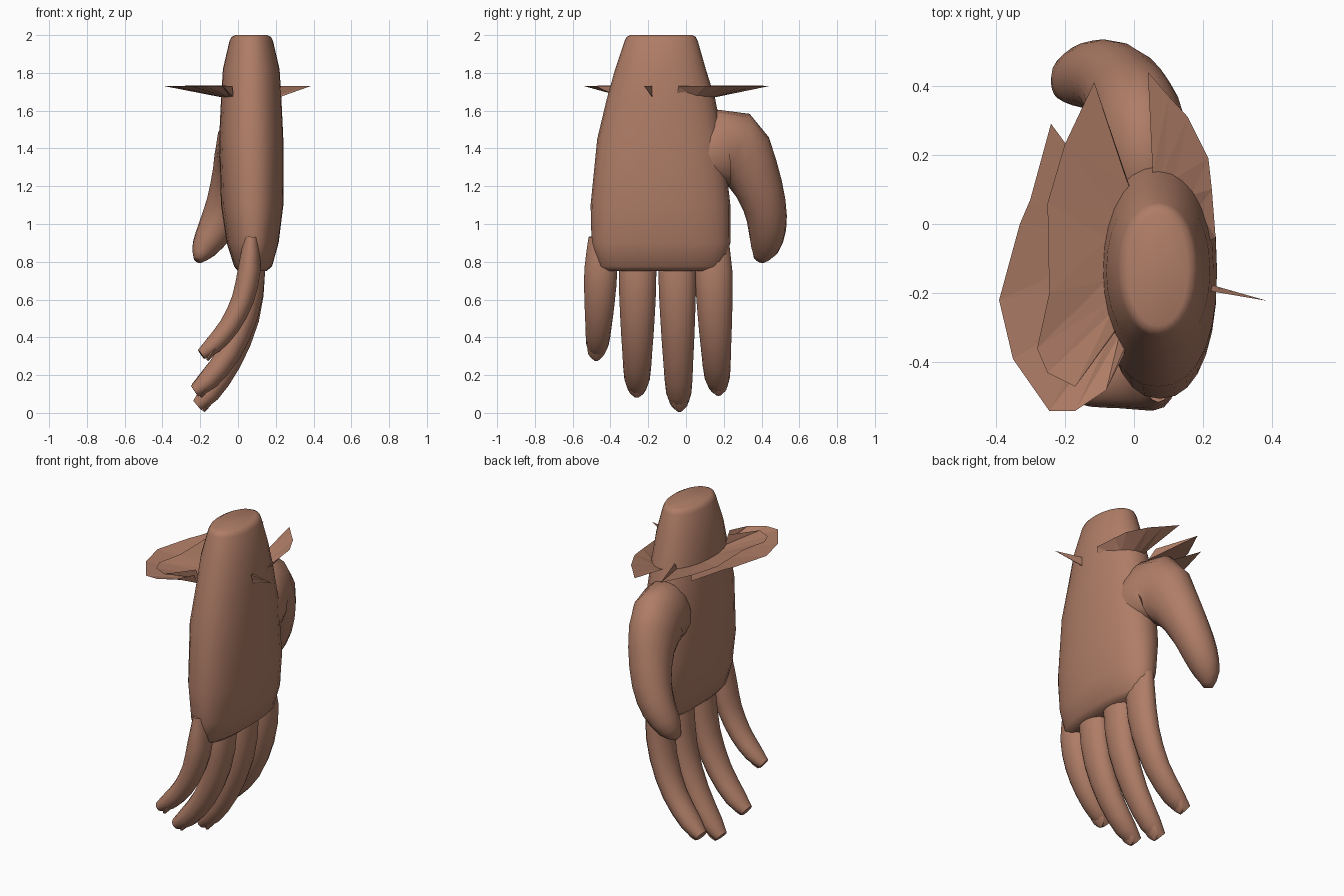
import bpy, bmesh, math
from mathutils import Vector

cube = bpy.data.objects.get("Cube")
if cube:
    bpy.data.objects.remove(cube)

skin = bpy.data.materials.new("warm brown skin")
skin.use_nodes = True
tone = (0.43, 0.205, 0.135, 1)
skin.diffuse_color = tone
skin.node_tree.nodes["Principled BSDF"].inputs["Base Color"].default_value = tone


def finish(name, bm, smooth=True):
    if smooth:
        bmesh.ops.recalc_face_normals(bm, faces=bm.faces)
    mesh = bpy.data.meshes.new(name)
    bm.to_mesh(mesh)
    bm.free()
    mesh.materials.append(skin)
    obj = bpy.data.objects.new(name, mesh)
    bpy.context.collection.objects.link(obj)
    if smooth:
        bpy.ops.object.select_all(action='DESELECT')
        obj.select_set(True)
        bpy.context.view_layer.objects.active = obj
        bpy.ops.object.shade_smooth_by_angle(angle=math.radians(60))
    return obj


def loft(name, rings):
    """Skin a closed surface over a list of rings of points."""
    bm = bmesh.new()
    loops = [[bm.verts.new(p) for p in ring] for ring in rings]
    n = len(loops[0])
    for a, b in zip(loops, loops[1:]):
        for i in range(n):
            j = (i + 1) % n
            bm.faces.new((a[i], a[j], b[j], b[i]))
    bm.faces.new(loops[0])
    bm.faces.new(loops[-1])
    return finish(name, bm)


def oval(centre, a, b, n, power=1.0):
    def bulge(v):
        return math.copysign(abs(v) ** power, v)
    angles = [2 * math.pi * i / n for i in range(n)]
    return [centre + a * bulge(math.cos(t)) + b * bulge(math.sin(t)) for t in angles]


def refine(path):
    """Insert a smoothly interpolated station between each pair."""
    ends = [path[0]] + path + [path[-1]]
    out = []
    for p, q, r, s in zip(ends, ends[1:], ends[2:], ends[3:]):
        out += [q, [(9 * (v + w) - u - x) / 16 for u, v, w, x in zip(p, q, r, s)]]
    return out + [path[-1]]


def tube(name, path, side, n=14):
    """Path entries: x, y, z, radius along side, radius across it."""
    path = refine(path)
    pts = [Vector(p[:3]) for p in path]
    rings = []
    for i, p in enumerate(path):
        t = (pts[min(i + 1, len(pts) - 1)] - pts[max(i - 1, 0)]).normalized()
        a = (side - t * side.dot(t)).normalized()
        rings.append(oval(pts[i], a * p[3], t.cross(a) * p[4], n))
    return loft(name, rings)


# Wrist and palm: z, x min, x max, y min, y max
sections = [
    (0.75, 0.00, 0.15, -0.43, 0.16), (0.775, -0.02, 0.18, -0.47, 0.20),
    (0.90, -0.06, 0.215, -0.50, 0.235), (1.10, -0.09, 0.24, -0.505, 0.235),
    (1.45, -0.10, 0.24, -0.47, 0.195), (1.66, -0.09, 0.23, -0.42, 0.155),
    (1.82, -0.08, 0.22, -0.375, 0.105), (1.97, -0.045, 0.185, -0.325, 0.062),
    (1.99, -0.035, 0.175, -0.315, 0.052), (2.00, -0.015, 0.155, -0.295, 0.032)]
loft("palm_and_wrist", [
    oval(Vector(((x0 + x1) / 2, (y0 + y1) / 2, z)),
         Vector(((x1 - x0) / 2, 0, 0)), Vector((0, (y1 - y0) / 2, 0)), 28,
         0.88 if z < 1.5 else 0.96)
    for z, x0, x1, y0, y1 in sections])

# Fingers: y at root, y at tip, thickness factor, centre line as (x, z)
fingers = {
    "index_finger": (0.14, 0.172, 1.0, [(0.06, 0.95), (0.075, 0.75), (0.045, 0.53),
                     (-0.035, 0.33), (-0.15, 0.185), (-0.225, 0.125)]),
    "middle_finger": (-0.05, -0.035, 1.0, [(0.07, 0.95), (0.075, 0.75), (0.045, 0.5),
                      (-0.045, 0.27), (-0.15, 0.105), (-0.215, 0.04)]),
    "ring_finger": (-0.255, -0.26, 1.0, [(0.07, 0.95), (0.075, 0.75), (0.04, 0.52),
                    (-0.045, 0.32), (-0.155, 0.175), (-0.23, 0.115)]),
    "little_finger": (-0.445, -0.475, 0.88, [(0.07, 0.93), (0.06, 0.76), (0.025, 0.6),
                      (-0.045, 0.46), (-0.13, 0.36), (-0.195, 0.31)]),
}
widths = (0.08, 0.099, 0.092, 0.079, 0.067, 0.04)
depths = (0.045, 0.07, 0.069, 0.064, 0.056, 0.034)
side_y = Vector((0, 1, 0))
for name, (y0, y1, size, line) in fingers.items():
    path = []
    for i, (x, z) in enumerate(line):
        y = y0 + (y1 - y0) * i / (len(line) - 1)
        path.append((x, y, z, widths[i] * size, depths[i] * size))
    tube(name, path, side_y)
    # Nail running past the fingertip on the back of the finger
    x, z = line[-1]
    tube(name + "_nail", [(x + 0.075, y1, z + 0.03, 0.045, 0.015),
                          (x + 0.05, y1, z - 0.002, 0.042, 0.015),
                          (x + 0.033, y1, z - 0.032, 0.012, 0.006)], side_y, 8)

# Thumb
tube("thumb", [
    (0.07, 0.00, 1.30, 0.11, 0.10), (0.05, 0.13, 1.38, 0.145, 0.19),
    (0.02, 0.245, 1.40, 0.14, 0.205), (-0.01, 0.35, 1.27, 0.125, 0.145),
    (-0.06, 0.415, 1.10, 0.11, 0.115), (-0.12, 0.43, 0.97, 0.095, 0.10),
    (-0.18, 0.415, 0.87, 0.068, 0.075), (-0.212, 0.385, 0.81, 0.025, 0.03)],
    Vector((1, 0, 0)), 16)


# Torn cuff: thin sheets rising from the wrist to a jagged rim
def cuff(name, rim, inner_z=1.67, rim_z=1.73):
    bm = bmesh.new()
    cx, cy = 0.067, -0.13
    pairs = []
    for x, y in rim:
        t = math.atan2((y - cy) / 0.285, (x - cx) / 0.155)
        foot = (cx + 0.15 * math.cos(t), cy + 0.28 * math.sin(t), inner_z)
        pairs.append((bm.verts.new(foot), bm.verts.new((x, y, rim_z))))
    for (a, b), (c, d) in zip(pairs, pairs[1:]):
        bm.faces.new((a, c, d))
        bm.faces.new((a, d, b))
    bmesh.ops.recalc_face_normals(bm, faces=bm.faces)
    if sum(f.normal.z for f in bm.faces) < 0:
        bmesh.ops.reverse_faces(bm, faces=bm.faces)
    return finish(name, bm, False)


cuff("cuff_outer_sheet", [(-0.24, 0.29), (-0.30, 0.07), (-0.33, 0.0), (-0.39, -0.22),
                          (-0.35, -0.39), (-0.245, -0.54), (-0.17, -0.54),
                          (-0.08, -0.48), (-0.03, -0.38)])
cuff("cuff_inner_sheet", [(-0.03, 0.15), (-0.115, 0.41), (-0.20, 0.23), (-0.25, 0.06),
                          (-0.245, -0.2), (-0.28, -0.36), (-0.25, -0.43),
                          (-0.17, -0.47), (-0.06, -0.32)], 1.675, 1.732)
cuff("cuff_back_flap", [(0.04, 0.44), (0.10, 0.37), (0.155, 0.31), (0.215, 0.19),
                        (0.225, 0.10), (0.236, -0.04)])
cuff("cuff_spike", [(0.225, -0.18), (0.385, -0.222), (0.225, -0.195)])
